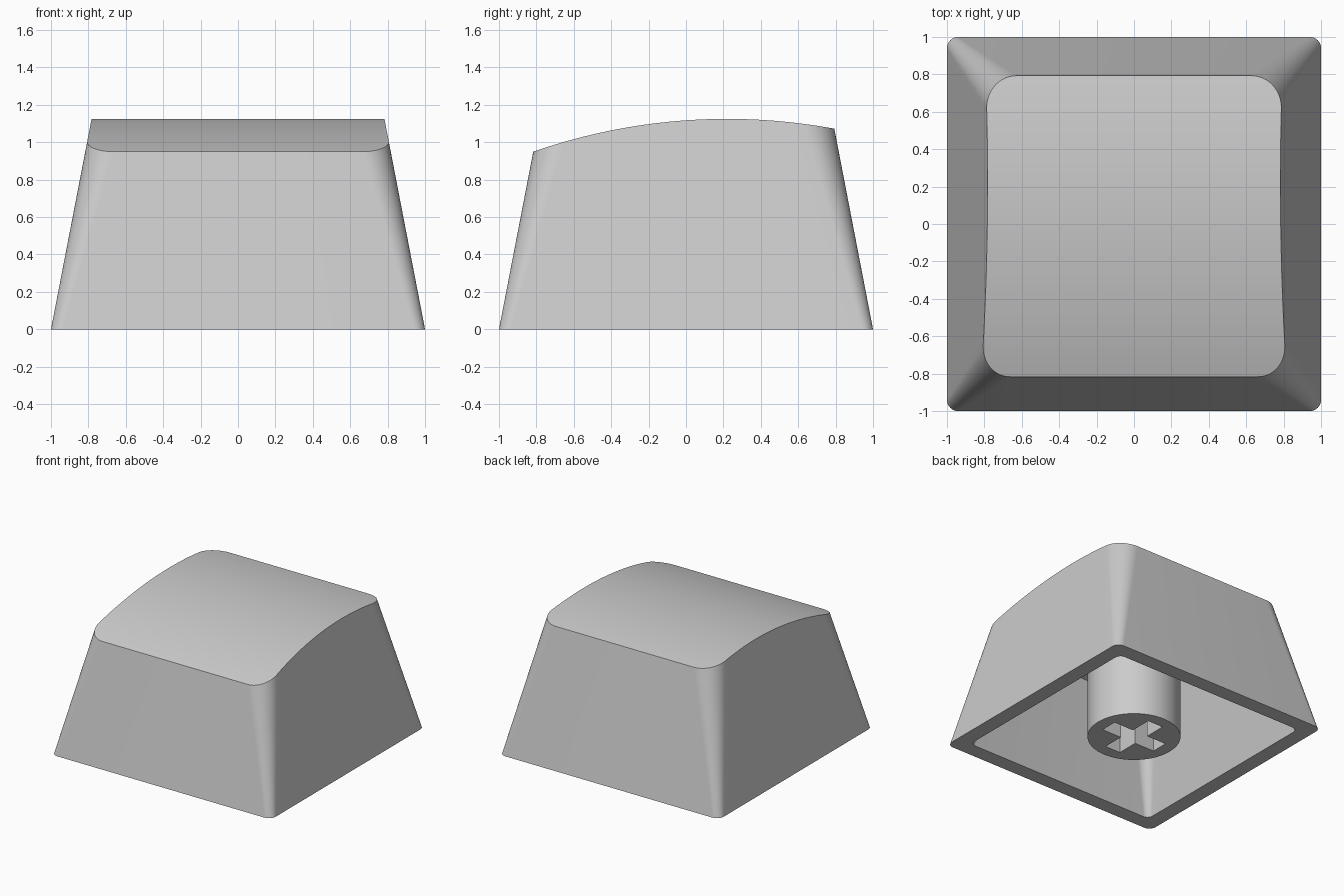
import bpy, bmesh, math

cube = bpy.data.objects.get("Cube")
if cube:
    bpy.data.objects.remove(cube, do_unlink=True)

plastic = bpy.data.materials.new("grey plastic")
plastic.use_nodes = True
GREY = (0.6, 0.6, 0.6, 1)
plastic.diffuse_color = GREY
plastic.node_tree.nodes["Principled BSDF"].inputs["Base Color"].default_value = GREY

WALL = 0.125       # shell thickness
TAPER = 0.193      # inward lean per unit of height
CREST_Y, CREST_Z, CROWN_R = 0.22, 1.125, 3.15
ARC, SIDE = 16, 28  # corner and side divisions


def crown(y, inset):
    """Height of the arched top, moved inward by inset."""
    r = CROWN_R - inset
    return CREST_Z - CROWN_R + math.sqrt(r * r - (y - CREST_Y) ** 2)


def half_ring(inset, on_crown):
    """Right half of a rounded square, front to back, at the floor or on the arched top."""
    params = [(-1, -math.pi / 2 * (1 - i / ARC)) for i in range(ARC + 1)]
    params += [(2 * i / SIDE - 1, 0) for i in range(1, SIDE)]
    params += [(1, math.pi / 2 * i / ARC) for i in range(ARC + 1)]
    ring = []
    for side, angle in params:
        z = 0
        for _ in range(12 if on_crown else 1):
            half = 1 - inset - TAPER * z
            radius = 0.06 - inset * 0.1 + 0.1 * z
            core = half - radius
            x = core + radius * math.cos(angle)
            y = core * side + radius * math.sin(angle)
            if on_crown:
                z = crown(y, inset)
        ring.append((x, y, z))
    return ring


def full_ring(bm, half):
    mirrored = [(-x, y, z) for x, y, z in reversed(half)]
    return [bm.verts.new(p) for p in half + mirrored]


def bridge(bm, a, b):
    n = len(a)
    for i in range(n):
        j = (i + 1) % n
        bm.faces.new((a[i], a[j], b[j], b[i]))


def finish(bm, name):
    bmesh.ops.recalc_face_normals(bm, faces=bm.faces)
    mesh = bpy.data.meshes.new(name)
    bm.to_mesh(mesh)
    bm.free()
    mesh.materials.append(plastic)
    obj = bpy.data.objects.new(name, mesh)
    bpy.context.collection.objects.link(obj)
    bpy.ops.object.select_all(action="DESELECT")
    obj.select_set(True)
    bpy.context.view_layer.objects.active = obj
    bpy.ops.object.shade_smooth_by_angle(angle=math.radians(25))
    return obj


# Hollow cap: outer and inner skins joined by the bottom rim
bm = bmesh.new()
floors = []
for inset in (0, WALL):
    floor = full_ring(bm, half_ring(inset, False))
    top = full_ring(bm, half_ring(inset, True))
    bridge(bm, floor, top)
    n = len(top)
    for i in range(n // 2 - 1):
        bm.faces.new((top[i], top[i + 1], top[n - 2 - i], top[n - 1 - i]))
    floors.append(floor)
bridge(bm, *floors)
finish(bm, "cap_shell")

# Round stem with a cross-shaped socket in its lower end
STEM_R, STEM_TOP, SOCKET_TOP = 0.35, 1.03, 0.5
ARM, SLOT = 0.25, 0.07
circle = [(STEM_R * math.cos(math.tau * i / 64), STEM_R * math.sin(math.tau * i / 64))
          for i in range(64)]
cross = []
for turn in range(4):
    c, s = ((1, 0), (0, 1), (-1, 0), (0, -1))[turn]
    for x, y in ((ARM, -SLOT), (ARM, SLOT), (SLOT, SLOT)):
        cross.append((x * c - y * s, x * s + y * c))

bm = bmesh.new()
edges = []
for outline, height in ((circle, STEM_TOP), (cross, SOCKET_TOP)):
    low = [bm.verts.new((x, y, 0)) for x, y in outline]
    high = [bm.verts.new((x, y, height)) for x, y in outline]
    bridge(bm, low, high)
    bm.faces.new(high)
    edges += [bm.edges.get((low[i - 1], low[i])) for i in range(len(low))]
bmesh.ops.triangle_fill(bm, use_beauty=True, edges=edges, normal=(0, 0, -1))
finish(bm, "stem")
